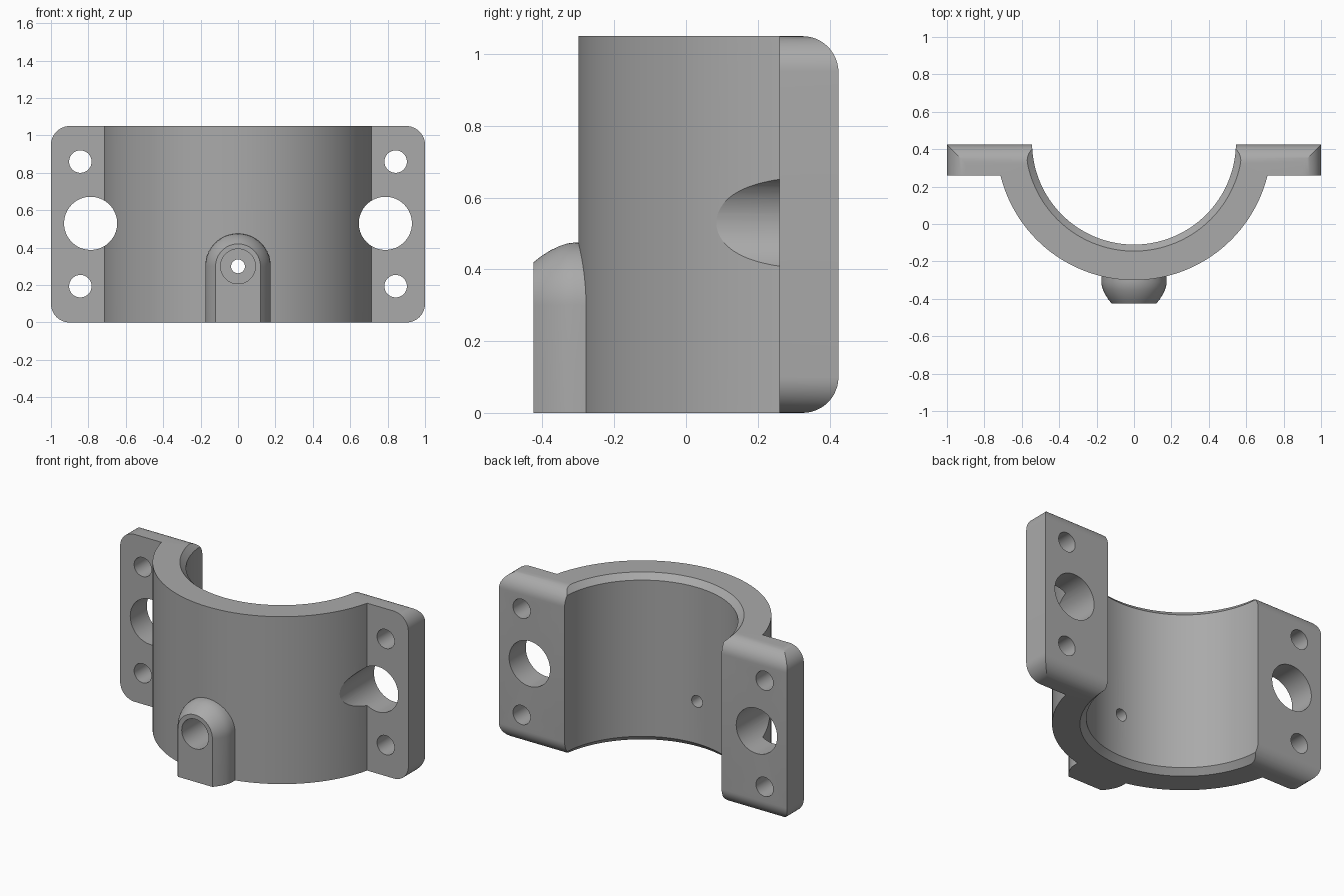
import bpy
import bmesh
from math import sin, cos, pi, asin, radians
from mathutils import Matrix, Vector

if "Cube" in bpy.data.objects:
    bpy.data.objects.remove(bpy.data.objects["Cube"])

HEIGHT = 1.05
AXIS_Y = 0.435       # bore axis
OUTER, BORE = 0.735, 0.545
FRONT, BACK = 0.26, 0.425   # flange faces
BOSS_Z = 0.3

grey = bpy.data.materials.new("plain_grey")
grey.use_nodes = True
grey.diffuse_color = (0.4, 0.4, 0.4, 1)
grey.node_tree.nodes["Principled BSDF"].inputs["Base Color"].default_value = (0.4, 0.4, 0.4, 1)


def finish(name, bm):
    bmesh.ops.recalc_face_normals(bm, faces=bm.faces)
    mesh = bpy.data.meshes.new(name)
    bm.to_mesh(mesh)
    bm.free()
    mesh.materials.append(grey)
    obj = bpy.data.objects.new(name, mesh)
    bpy.context.collection.objects.link(obj)
    return obj


def loft(bm, rings):
    """Skin a list of equal-length rings and cap both ends."""
    loops = [[bm.verts.new(p) for p in ring] for ring in rings]
    for a, b in zip(loops, loops[1:]):
        for i in range(len(a)):
            j = (i + 1) % len(a)
            bm.faces.new((a[i], a[j], b[j], b[i]))
    bm.faces.new(loops[0])
    bm.faces.new(loops[-1])
    return bm


def circle(r, centre, along_z=False, n=96):
    c = Vector(centre)
    pts = []
    for i in range(n):
        u, v = r * cos(2 * pi * i / n), r * sin(2 * pi * i / n)
        pts.append(c + Vector((u, v, 0) if along_z else (u, 0, v)))
    return pts


def drill(name, x, z, r, y0, y1):
    return finish(name, loft(bmesh.new(), [circle(r, (x, y, z), n=64) for y in (y0, y1)]))


def combine(target, tool, operation):
    mod = target.modifiers.new("combine", "BOOLEAN")
    mod.operation, mod.solver, mod.object = operation, "EXACT", tool
    tool.hide_render = True
    bpy.context.view_layer.objects.active = target
    bpy.ops.object.modifier_apply(modifier=mod.name)
    bpy.data.objects.remove(tool)


# Half shell with side flanges, extruded upward
a = asin((AXIS_Y - FRONT) / OUTER)
outline = [(-1, BACK), (-1, FRONT)]
N = 96
for i in range(N + 1):
    t = pi + a + (pi - 2 * a) * i / N
    outline.append((OUTER * cos(t), AXIS_Y + OUTER * sin(t)))
outline += [(1, FRONT), (1, BACK)]
bm = loft(bmesh.new(), [[(x, y, z) for x, y in outline] for z in (0, HEIGHT)])

# Round the outer flange corners
corners = [e for e in bm.edges
           if all(abs(v.co.x) > 0.99 for v in e.verts)
           and abs(e.verts[0].co.z - e.verts[1].co.z) < 0.01]
bmesh.ops.bevel(bm, geom=corners, offset=0.1, offset_type="OFFSET",
                segments=12, profile=0.5, affect="EDGES")
clamp = finish("clamp_half", bm)


# Arched boss with a rounded front rim
def arch(r, y):
    pts = [(r * cos(pi * i / 40), y, BOSS_Z + r * sin(pi * i / 40)) for i in range(41)]
    return [(r, y, 0)] + pts + [(-r, y, 0)]


rim = [(0.12, -0.425), (0.138, -0.402), (0.153, -0.378), (0.165, -0.353),
       (0.172, -0.332), (0.175, -0.31), (0.175, -0.2)]
boss = finish("boss", loft(bmesh.new(), [arch(r, y) for r, y in rim]))
combine(clamp, boss, "UNION")

# Bore with chamfered ends
C, E = 0.035, 0.02
levels = [(BORE + C + E, -E), (BORE, C), (BORE, HEIGHT - C), (BORE + C + E, HEIGHT + E)]
bore = finish("bore_cutter", loft(
    bmesh.new(), [circle(r, (0, AXIS_Y, z), True, 160) for r, z in levels]))
combine(clamp, bore, "DIFFERENCE")

# Flange holes; the large ones also notch the shell
for side in (-1, 1):
    combine(clamp, drill("large_hole", side * 0.788, 0.53, 0.142, -0.2, 0.6), "DIFFERENCE")
    for z in (0.194, 0.86):
        combine(clamp, drill("bolt_hole", side * 0.843, z, 0.06, 0.1, 0.6), "DIFFERENCE")

# Counterbored port through the boss
combine(clamp, drill("port_counterbore", 0, BOSS_Z, 0.093, -0.6, -0.2), "DIFFERENCE")
combine(clamp, drill("port", 0, BOSS_Z, 0.037, -0.6, 0.1), "DIFFERENCE")

bpy.ops.object.select_all(action="DESELECT")
clamp.select_set(True)
bpy.context.view_layer.objects.active = clamp
bpy.ops.object.shade_smooth_by_angle(angle=radians(25))
